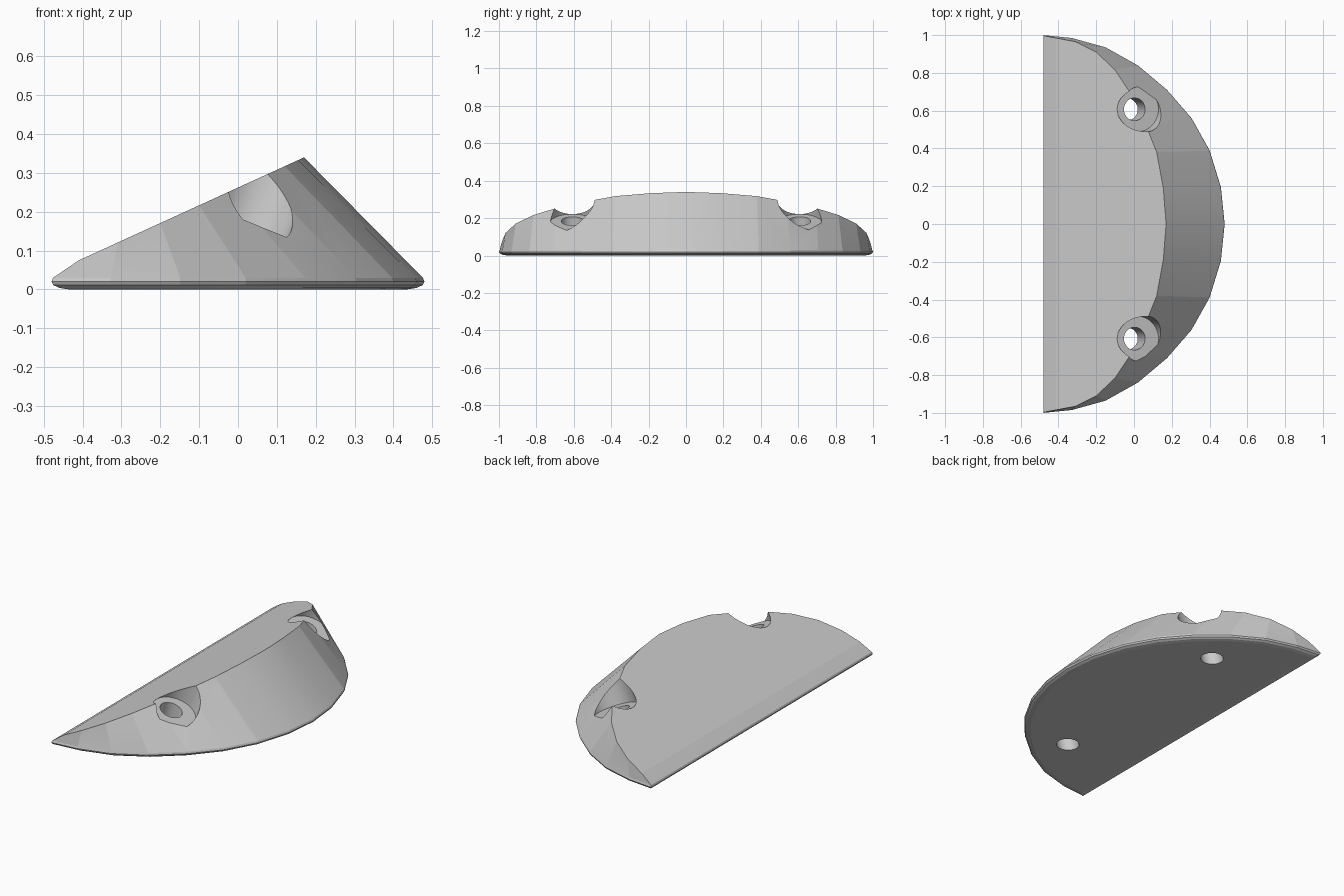
import bpy, bmesh, math
from mathutils import Vector

if "Cube" in bpy.data.objects:
    bpy.data.objects.remove(bpy.data.objects["Cube"])

# Half outlines (y >= 0): footprint and upper ridge
FOOT = [(.48, 0), (.46, .195), (.40, .39), (.305, .56), (.175, .71),
        (.02, .84), (-.15, .935), (-.33, .985), (-.48, 1)]
RIDGE = [(.17, 0), (.155, .19), (.12, .38), (.06, .53), (-.02, .695),
         (-.10, .815), (-.20, .91), (-.31, .965), (-.41, .984)]


def full(half):
    return [(x, -y) for x, y in reversed(half[1:])] + half


def foot_ring(z, inset):
    return [(x * (1 - inset / .48), y * (1 - inset), z) for x, y in full(FOOT)]


# Wedge body: rounded base edge, slanted outer wall, sloping flat top
rings = [foot_ring(0, .045), foot_ring(.004, .02), foot_ring(.011, .005),
         foot_ring(.02, 0), foot_ring(.03, .004),
         [(x, y, .34 - .457 * (.17 - x)) for x, y in full(RIDGE)]]
bm = bmesh.new()
loops = [[bm.verts.new(p) for p in ring] for ring in rings]
n = len(loops[0])
for a, b in zip(loops, loops[1:]):
    for i in range(n):
        j = (i + 1) % n
        bm.faces.new((a[i], a[j], b[j], b[i]))
bm.faces.new(loops[0][::-1])
bm.faces.new(loops[-1])
bmesh.ops.recalc_face_normals(bm, faces=bm.faces)
mesh = bpy.data.meshes.new("wedge_body")
bm.to_mesh(mesh)
bm.free()
body = bpy.data.objects.new("wedge_body", mesh)
bpy.context.collection.objects.link(body)


def cut(start, end, radius):
    """Subtract a cylinder running from start to end."""
    s, e = Vector(start), Vector(end)
    bpy.ops.mesh.primitive_cylinder_add(vertices=48, radius=radius,
                                        depth=(e - s).length, location=(s + e) / 2)
    cutter = bpy.context.object
    cutter.name = "hole_cutter"
    cutter.hide_render = True
    cutter.rotation_euler = (e - s).to_track_quat('Z', 'Y').to_euler()
    mod = body.modifiers.new("hole", 'BOOLEAN')
    mod.object, mod.operation, mod.solver = cutter, 'DIFFERENCE', 'EXACT'
    bpy.context.view_layer.objects.active = body
    bpy.ops.object.modifier_apply(modifier=mod.name)
    bpy.data.objects.remove(cutter)


# Tilted screw holes with flat-bottomed counterbores
tilt = math.radians(22)
axis = Vector((math.sin(tilt), 0, math.cos(tilt)))
for side in (-1, 1):
    floor = Vector((.02, .607 * side, .177))
    cut(floor, floor + axis * .4, .118)
    low, high = Vector((-.042, .607 * side, 0)), Vector((.003, .607 * side, .185))
    step = (high - low) * .3
    cut(low - step, high + step, .06)

bpy.ops.object.select_all(action='DESELECT')
body.select_set(True)
bpy.context.view_layer.objects.active = body
bpy.ops.object.shade_smooth_by_angle(angle=math.radians(9))
